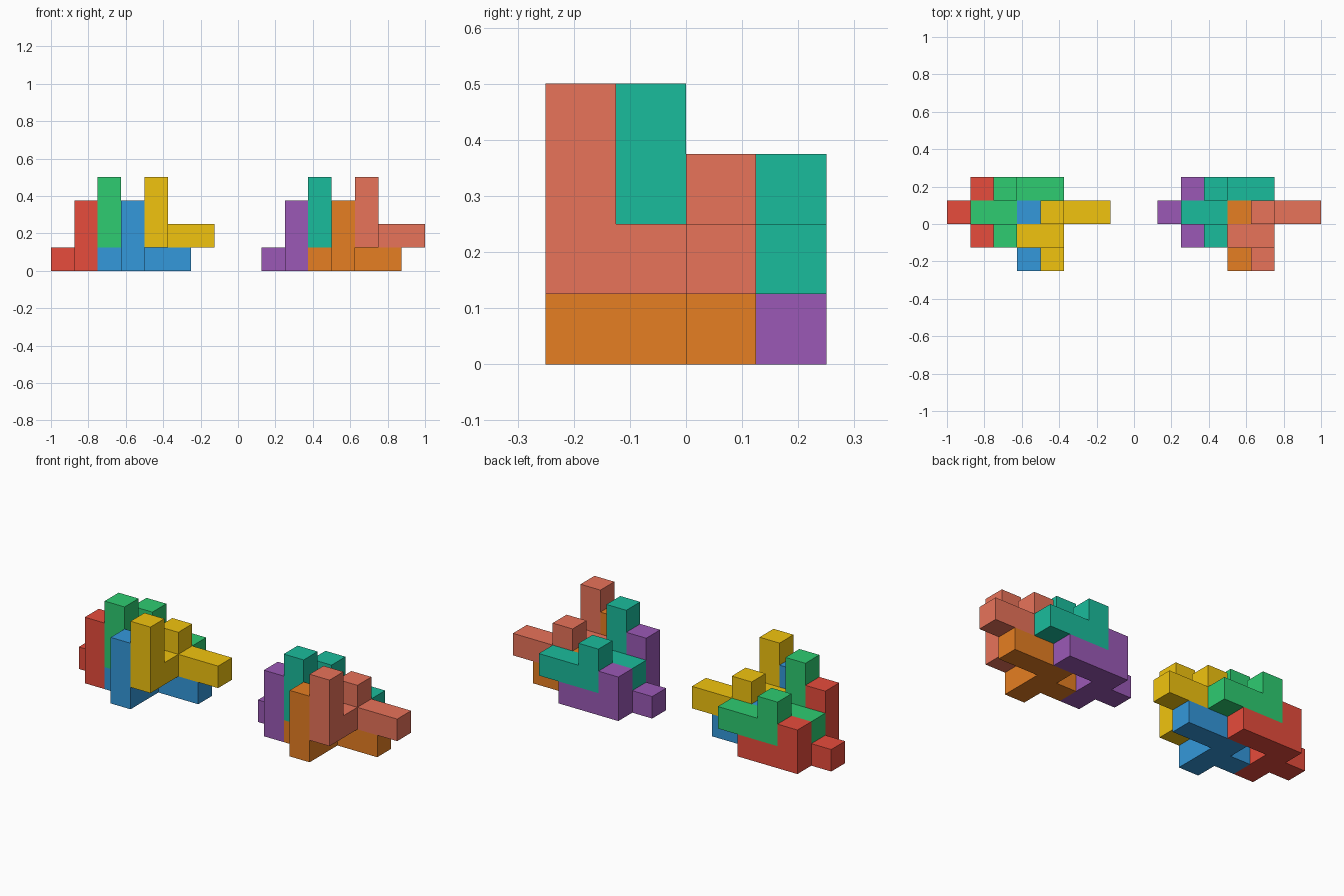
import bpy, bmesh
from mathutils import Vector

if "Cube" in bpy.data.objects:
    bpy.data.objects.remove(bpy.data.objects["Cube"])

U = 0.125  # edge of one cube cell

# One nine-cube piece: base zigzag, tall post, short bump and long arm
PIECE = [(1, 1, 0), (1, 1, 1), (1, 1, 2),              # tall post
         (0, 2, 0), (1, 2, 0),                         # middle and side stub
         (1, 3, 0), (1, 3, 1), (2, 3, 0), (3, 3, 0)]   # back corner, bump, arm

# Cell offsets of the four interlocking pieces in a cluster
OFFSETS = [(0, 0, 0), (1, 0, 1), (2, -1, 0), (3, -1, 1)]

CLUSTERS = {
    "left": (-8, [("red", "E74C3C"), ("green", "2ECC71"),
                  ("blue", "3498DB"), ("yellow", "F1C40F")]),
    "right": (1, [("purple", "9B59B6"), ("teal", "1ABC9C"),
                  ("orange", "E67E22"), ("salmon", "E8735A")]),
}


def material(name, code):
    def linear(c):
        return c / 12.92 if c <= 0.04045 else ((c + 0.055) / 1.055) ** 2.4
    mat = bpy.data.materials.new(name)
    rgb = [linear(int(code[i:i + 2], 16) / 255) for i in (0, 2, 4)]
    mat.diffuse_color = (*rgb, 1)
    mat.use_nodes = True
    mat.node_tree.nodes["Principled BSDF"].inputs["Base Color"].default_value = mat.diffuse_color
    return mat


def polycube(name, cells, origin, mat):
    """Outer skin of a set of unit cells, merged into flat faces."""
    bm = bmesh.new()
    filled = set(cells)
    for cell in cells:
        for axis in range(3):
            for side in (-1, 1):
                n = Vector((0, 0, 0))
                n[axis] = side
                if tuple(int(a + b) for a, b in zip(cell, n)) in filled:
                    continue
                a, b = Vector((0, 0, 0)), Vector((0, 0, 0))
                a[(axis + 1) % 3] = 0.5
                b[(axis + 2) % 3] = 0.5 * side
                mid = Vector(cell) + Vector((0.5, 0.5, 0.5)) + n * 0.5
                corners = (mid - a - b, mid + a - b, mid + a + b, mid - a + b)
                bm.faces.new([bm.verts.new((c + origin) * U) for c in corners])
    bmesh.ops.remove_doubles(bm, verts=bm.verts[:], dist=1e-4)
    bmesh.ops.dissolve_limit(bm, angle_limit=0.01, verts=bm.verts[:], edges=bm.edges[:])
    mesh = bpy.data.meshes.new(name)
    bm.to_mesh(mesh)
    bm.free()
    mesh.materials.append(mat)
    obj = bpy.data.objects.new(name, mesh)
    bpy.context.collection.objects.link(obj)
    return obj


# Two identical clusters side by side, each with its own colours
for side, (x0, colours) in CLUSTERS.items():
    for offset, (colour, code) in zip(OFFSETS, colours):
        origin = Vector((x0, -2, 0)) + Vector(offset)
        polycube(f"{side}_{colour}_piece", PIECE, origin, material(colour, code))
